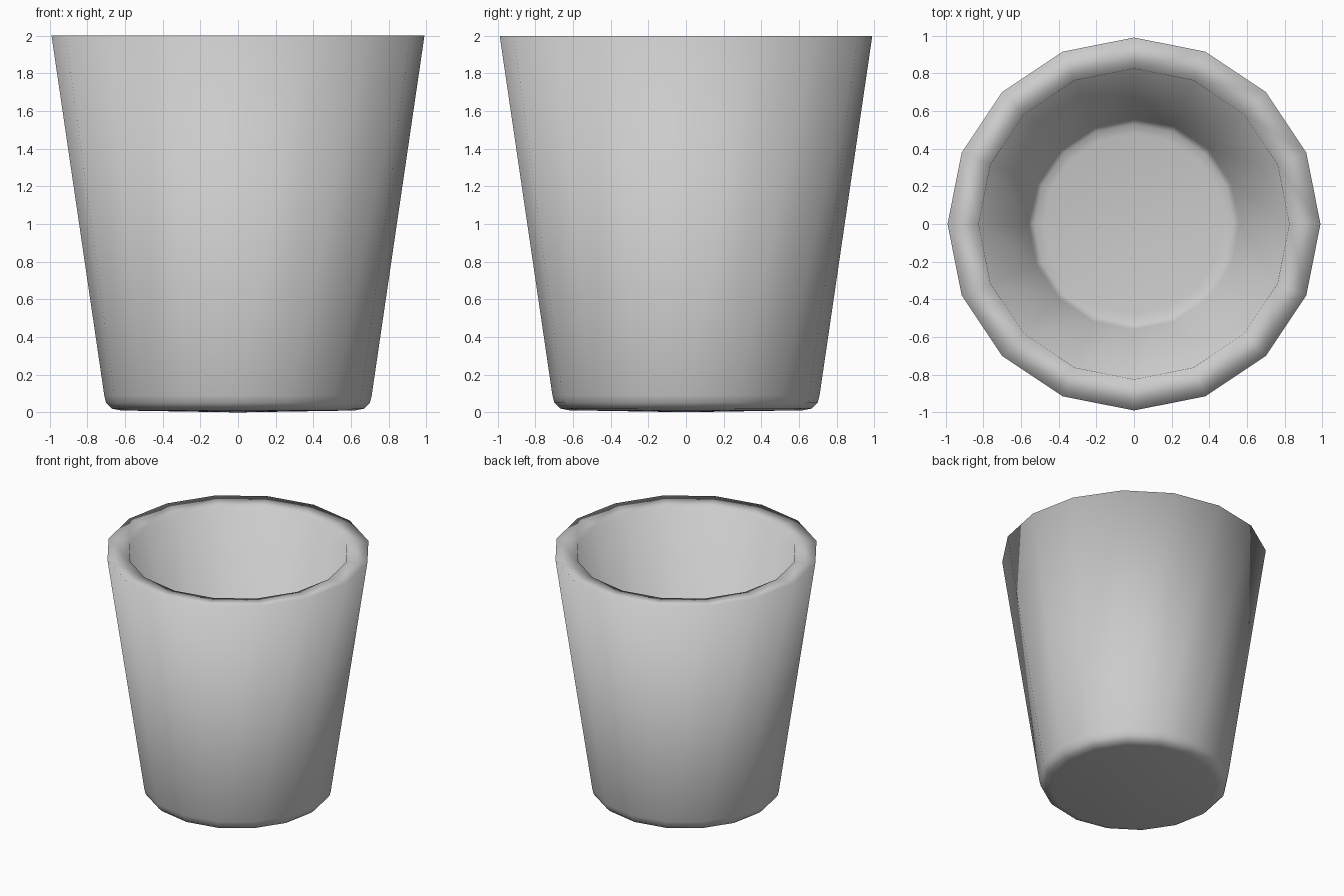
import bpy, bmesh
from math import cos, sin, tau

if "Cube" in bpy.data.objects:
    bpy.data.objects.remove(bpy.data.objects["Cube"])

SIDES = 16

# Cup wall profile (radius, height): underside, outer wall, rim, inner wall, floor
profile = [
    (0.015, 0.0), (0.62, 0.01), (0.67, 0.02), (0.70, 0.05), (0.71, 0.09),
    (0.99, 2.0), (0.825, 1.985),
    (0.56, 0.20), (0.53, 0.18), (0.48, 0.17), (0.015, 0.16),
]

# Revolve the profile into a low-sided cup
bm = bmesh.new()
rings = [[bm.verts.new((r * cos(tau * i / SIDES), r * sin(tau * i / SIDES), z))
          for i in range(SIDES)] for r, z in profile]
for low, high in zip(rings, rings[1:]):
    for i in range(SIDES):
        j = (i + 1) % SIDES
        bm.faces.new((low[i], low[j], high[j], high[i]))

# Close the small centre rings of underside and floor
bm.faces.new(rings[0][::-1])
bm.faces.new(rings[-1])
bmesh.ops.recalc_face_normals(bm, faces=bm.faces[:])
for f in bm.faces:
    f.smooth = True

mesh = bpy.data.meshes.new("cup")
bm.to_mesh(mesh)
bm.free()
cup = bpy.data.objects.new("cup", mesh)
bpy.context.collection.objects.link(cup)
